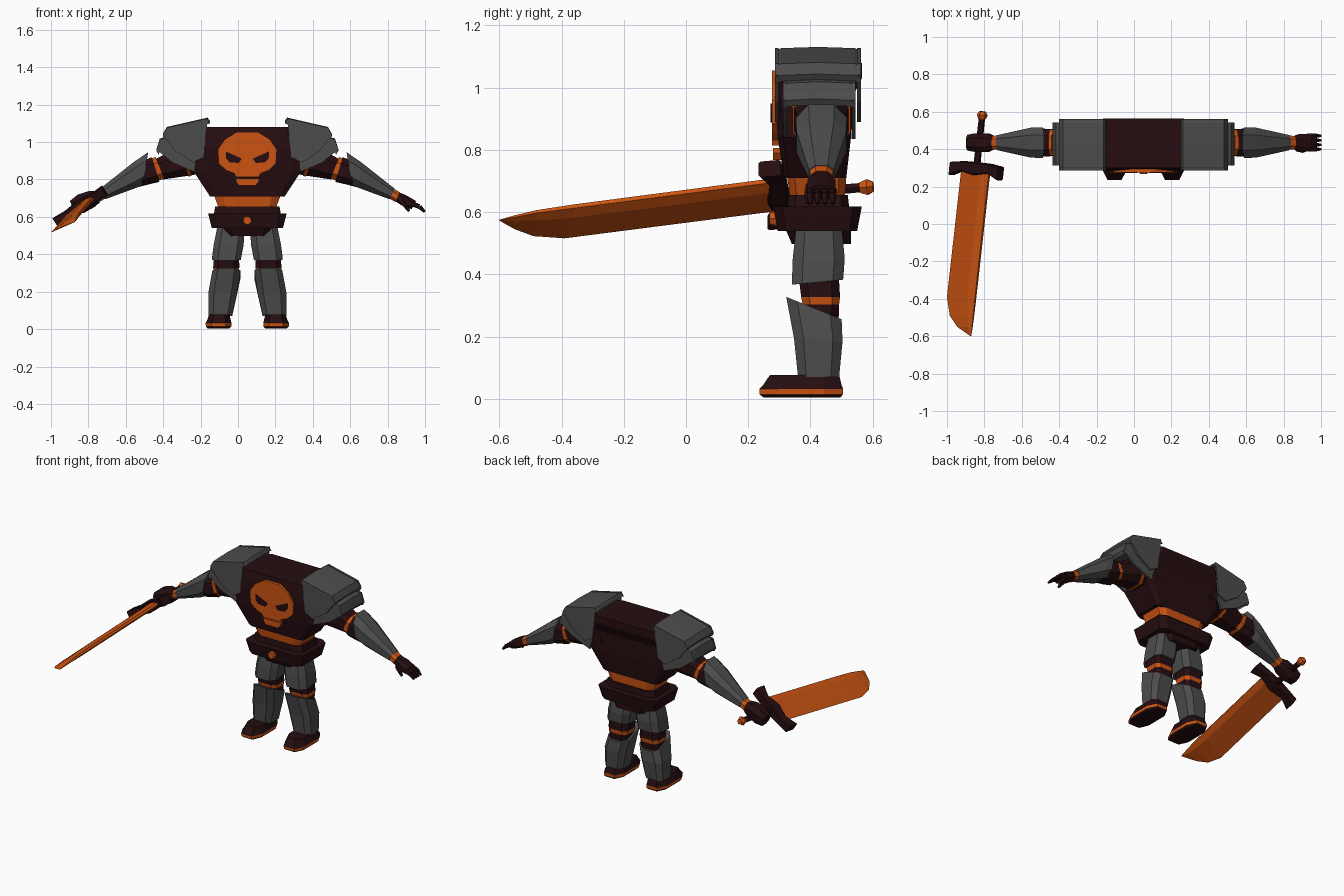
import bpy, bmesh, math
from mathutils import Vector as V

if "Cube" in bpy.data.objects:
    bpy.data.objects.remove(bpy.data.objects["Cube"])

CX, CY = 0.05, 0.425      # body centre


def material(name, rgb):
    m = bpy.data.materials.new(name)
    m.diffuse_color = (*rgb, 1)
    m.use_nodes = True
    m.node_tree.nodes["Principled BSDF"].inputs["Base Color"].default_value = m.diffuse_color
    return m


ORANGE, DARK, GREY = 0, 1, 2
MATS = [material("burnt_orange", (0.60, 0.088, 0.006)),
        material("dark_maroon", (0.019, 0.004, 0.005)),
        material("steel_grey", (0.073, 0.073, 0.073))]


def skin(name, rings, mats):
    """Join equal-length point rings into a capped solid; one colour per band."""
    bm = bmesh.new()
    loops = [[bm.verts.new(p) for p in r] for r in rings]
    n = len(loops[0])
    if isinstance(mats, int):
        mats = [mats] * (len(rings) - 1)
    for a, b, m in zip(loops, loops[1:], mats):
        for i in range(n):
            j = (i + 1) % n
            bm.faces.new((a[i], a[j], b[j], b[i])).material_index = m
    bm.faces.new(loops[0][::-1]).material_index = mats[0]
    bm.faces.new(loops[-1]).material_index = mats[-1]
    bmesh.ops.recalc_face_normals(bm, faces=bm.faces)
    me = bpy.data.meshes.new(name)
    bm.to_mesh(me)
    bm.free()
    for m in MATS:
        me.materials.append(m)
    ob = bpy.data.objects.new(name, me)
    bpy.context.collection.objects.link(ob)
    return ob


def ring(c, u, v, k=0.6):
    """Chamfered rectangle around c with half axes u and v."""
    c, u, v = V(c), V(u), V(v)
    pts = [(1, -k), (1, k), (k, 1), (-k, 1), (-1, k), (-1, -k), (-k, -1), (k, -1)]
    return [c + u * a + v * b for a, b in pts]


def stack(name, levels, mats, s=1, k=0.6):
    """Levels: (dx, half width, y front, y back, z, drop towards the back)."""
    rings = [ring((CX + s * dx, (y0 + y1) / 2, z), (hx, 0, 0), (0, (y1 - y0) / 2, -d), k)
             for dx, hx, y0, y1, z, d in levels]
    return skin(name, rings, mats)


def limb(name, levels, mats, s=1, y=CY + 0.01):
    """Levels: (dx, z, half width in y, section x, section z)."""
    rings = [ring((CX + s * dx, y, z), (0, hy, 0), (s * vx, 0, vz), 0.5)
             for dx, z, hy, vx, vz in levels]
    return skin(name, rings, mats)


def tube(name, a, b, r0, r1, mat, n=6):
    a, b = V(a), V(b)
    q = (b - a).to_track_quat('Z', 'Y')
    circ = [V((math.cos(t * math.tau / n), math.sin(t * math.tau / n), 0)) for t in range(n)]
    return skin(name, [[p + q @ (c * r) for c in circ] for p, r in ((a, r0), (b, r1))], mat)


def plate(name, pts, y0, y1, mat, s=1):
    """Flat outline in x and z, thickened from y0 to y1."""
    return skin(name, [[(CX + s * x, y, z) for x, z in pts] for y in (y0, y1)], mat)


# Torso, waist and belt
stack("torso", [(0, .20, .315, .515, .71, 0), (0, .285, .295, .53, .84, 0),
                (0, .27, .285, .535, .97, 0), (0, .25, .29, .565, 1.03, 0),
                (0, .23, .30, .565, 1.08, 0)], DARK, k=.85)
stack("waist", [(0, .15, .335, .51, .64, 0), (0, .178, .325, .515, .715, 0)], ORANGE, k=.75)
stack("belt_top", [(0, .18, .325, .525, .61, 0), (0, .172, .33, .52, .655, 0)], DARK, k=.75)
stack("belt", [(0, .19, .295, .55, .54, 0), (0, .21, .28, .565, .618, 0)], DARK, k=.8)
stack("hip", [(0, .105, .34, .53, .498, 0), (0, .13, .32, .53, .545, 0)], DARK, k=.75)
tube("buckle", (CX, .30, .58), (CX, .268, .58), .03, .022, ORANGE, 7)

# Skull emblem
half = [(.055, 1.055), (.12, 1.015), (.158, .96), (.153, .885), (.115, .85), (.07, .832), (.062, .814)]
plate("emblem_skull", half + [(-x, z) for x, z in half[::-1]], .276, .31, ORANGE)
jaw = [(.062, .806), (.062, .79), (.045, .768)]
plate("emblem_jaw", jaw + [(-x, z) for x, z in jaw[::-1]], .279, .32, ORANGE)
for s, side in ((-1, "right"), (1, "left")):
    plate("emblem_eye_" + side, [(.115, .95), (.03, .912), (.045, .888), (.095, .892), (.115, .915)],
          .272, .278, DARK, s)

for s, side in ((-1, "right"), (1, "left")):
    # Shoulder armour: front and back panels under a bent roof, in two layers
    layers = (("upper", [(.212, 1.127), (.43, 1.077), (.452, 1.04), (.39, .955), (.29, .89), (.235, .92)],
               3, .286, .562),
              ("lower", [(.30, 1.06), (.468, 1.015), (.486, .96), (.40, .89), (.268, .835), (.245, .92)],
               3, .312, .544))
    for layer, pts, n, y0, y1 in layers:
        for face, y, d in (("front", y0, .012), ("back", y1, -.012)):
            plate(f"shoulder_{layer}_{face}_{side}", pts, y, y + d, GREY, s)
        roof = pts[:n]
        outline = roof + [(x - .012, z - .02) for x, z in roof[::-1]]
        ym = (y0 + y1) / 2
        skin(f"shoulder_{layer}_roof_{side}",
             [[(CX + s * x, y, z + dz) for x, z in outline]
              for y, dz in ((y0, -.008), (y0 + .02, 0), (ym, .004), (y1 - .02, 0), (y1, -.008))], GREY)

    # Arm
    limb("upper_arm_" + side, [(.20, .935, .10, .03, .085), (.33, .90, .09, .028, .078),
                               (.47, .855, .062, .02, .055)], DARK, s)
    limb("upper_arm_trim_" + side, [(.325, .902, .095, .028, .083), (.342, .896, .093, .028, .08)], ORANGE, s)
    limb("elbow_band_" + side, [(.468, .862, .07, .022, .058), (.498, .852, .07, .022, .058)], ORANGE, s)
    limb("elbow_" + side, [(.49, .853, .072, .02, .066), (.55, .835, .075, .02, .062),
                           (.62, .80, .05, .02, .045)], DARK, s)
    limb("forearm_guard_" + side, [(.545, .86, .082, -.015, .086), (.60, .825, .08, .005, .07),
                                   (.775, .722, .04, .014, .028)], GREY, s)
    limb("wrist_band_" + side, [(.77, .725, .038, .012, .026), (.803, .706, .036, .012, .026)], ORANGE, s)

    # Leg
    stack("thigh_" + side, [(.112, .077, .34, .505, .375, -.008), (.10, .08, .343, .51, .45, 0),
                            (.085, .073, .355, .50, .56, 0)], GREY, s)
    stack("knee_" + side, [(.115, .062, .375, .49, .24, 0), (.113, .066, .375, .492, .303, 0),
                           (.113, .07, .37, .495, .328, 0), (.11, .066, .36, .49, .41, 0)],
          [DARK, ORANGE, DARK], s)
    stack("shin_guard_" + side, [(.145, .064, .36, .492, .07, 0), (.132, .077, .347, .503, .19, .005),
                                 (.112, .075, .322, .50, .292, .036)], GREY, s)
    stack("boot_" + side, [(.154, .058, .25, .495, .004, 0), (.154, .068, .237, .504, .014, 0),
                           (.154, .069, .236, .505, .032, 0), (.152, .064, .248, .50, .045, 0),
                           (.15, .054, .27, .492, .077, 0)], [DARK, ORANGE, DARK, DARK], s, k=.55)

# Open left hand
limb("palm_left", [(.80, .708, .032, .01, .024), (.835, .69, .045, .012, .027),
                   (.89, .663, .045, .012, .022)], DARK)
for i in range(4):
    y = CY + .01 + (i - 1.5) * .024
    a, b, c = [(CX + x, y, z) for x, z in ((.875, .672), (.92, .655), (.948, .627))]
    tube(f"finger_base_{i}", a, b, .014, .013, DARK, 5)
    tube(f"finger_tip_{i}", b, c, .013, .007, DARK, 5)
tube("thumb_base", (CX + .825, .40, .685), (CX + .85, .392, .655), .016, .013, DARK, 5)
tube("thumb_tip", (CX + .85, .392, .655), (CX + .865, .392, .63), .013, .007, DARK, 5)

# Closed right hand
limb("fist_right", [(.80, .708, .035, .012, .03), (.835, .695, .05, .018, .042),
                    (.89, .67, .05, .018, .048), (.935, .65, .042, .014, .035)], DARK, -1)

# Sword: grip, pommel, cross guard and single-edged blade
pommel, hilt = V((-.812, .575, .68)), V((-.842, .295, .656))
along = (hilt - pommel).normalized()
wide = V((-.83, .09, -.55)).normalized()
flat = along.cross(wide).normalized()
tube("sword_grip", pommel, hilt, .017, .019, DARK)
tube("sword_pommel_back", pommel - along * .027, pommel - along * .008, .018, .029, ORANGE)
tube("sword_pommel_front", pommel - along * .008, pommel + along * .015, .029, .02, ORANGE)
guard = [(-.155, .036, .03, -.012), (-.085, .026, .026, .008), (0, .034, .036, 0),
         (.085, .026, .026, .008), (.155, .036, .03, -.012)]
skin("sword_guard", [ring(hilt + wide * t - along * d, along * h, flat * w, .8)
                     for t, h, w, d in guard], DARK)

spine = [(-.772, .28, .702), (-.843, -.36, .619), (-.856, -.48, .602), (-.864, -.55, .587), (-.87, -.598, .576)]
edge = [(-.925, .28, .602), (-1.0, -.39, .516), (-.985, -.49, .523), (-.945, -.55, .545), (-.874, -.6, .573)]
rings = []
for i, (p, e) in enumerate(zip(spine, edge)):
    p, e = V(p), V(e)
    t = flat * (.02, .018, .014, .009, .001)[i]
    ridge = p.lerp(e, .22)
    rings.append([e, ridge + t, p + t * .4, p - t * .4, ridge - t])
skin("sword_blade", rings, ORANGE)
